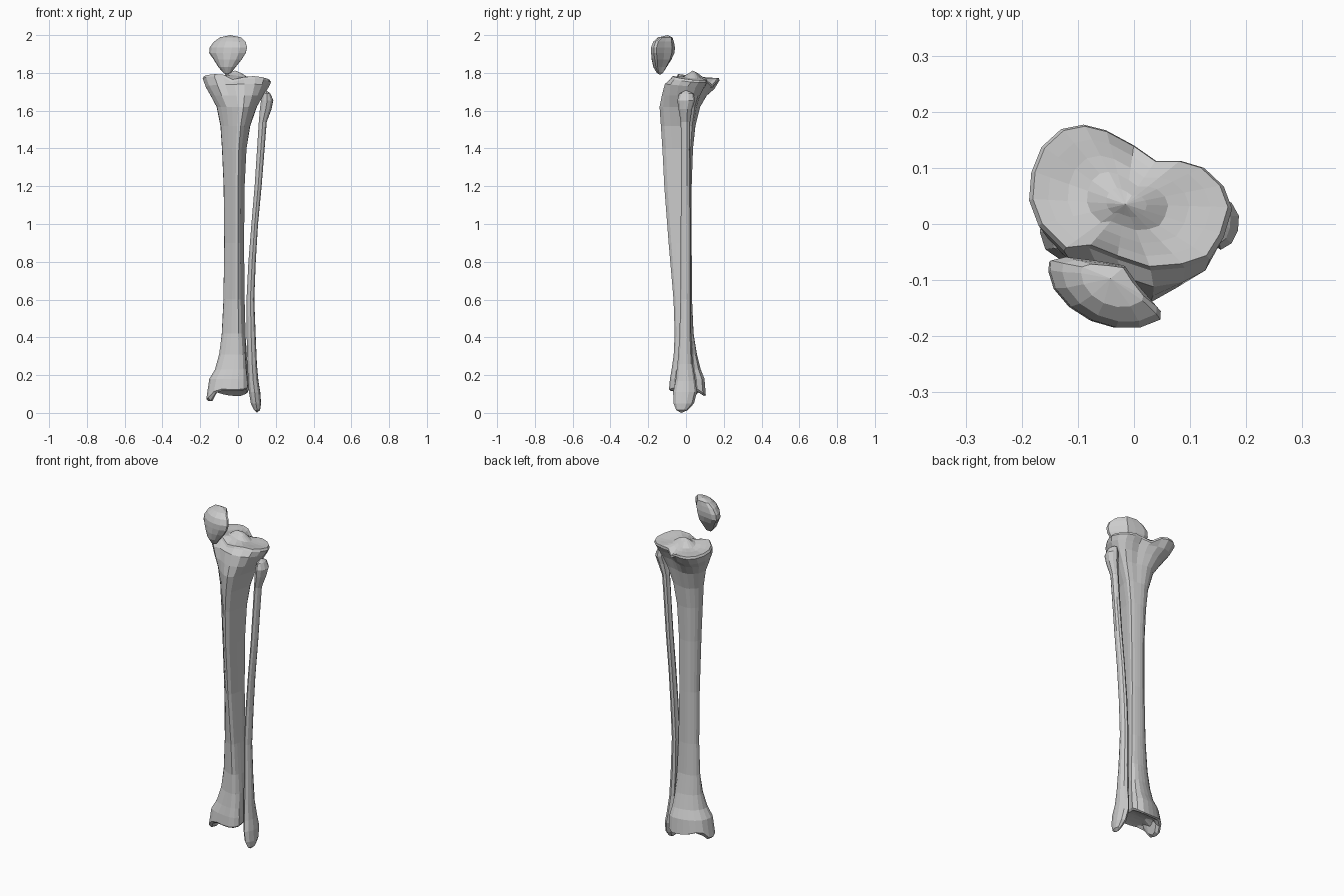
import bpy, bmesh, math

# Cross-sections, counter-clockwise from the front crest
PLATEAU = [(.03, -.08), (.09, -.075), (.135, -.06), (.16, -.02), (.175, .03), (.16, .07), (.125, .103),
           (.085, .115), (.04, .115), (0, .143), (-.05, .17), (-.09, .18), (-.13, .172), (-.165, .14),
           (-.183, .095), (-.187, .045), (-.17, 0), (-.125, -.045), (-.08, -.04), (-.03, -.06)]
SHAFT = [(0, -.1), (.012, -.085), (.018, -.06), (.024, -.035), (.03, -.01), (.033, .01), (.03, .02),
         (.015, .025), (0, .028), (-.015, .03), (-.03, .03), (-.045, .025), (-.06, .012), (-.068, 0),
         (-.072, -.015), (-.07, -.03), (-.058, -.047), (-.043, -.065), (-.028, -.083), (-.012, -.098)]
ANKLE = [(0, -.088), (.03, -.08), (.05, -.06), (.052, -.03), (.045, 0), (.05, .03), (.06, .055),
         (.05, .085), (.02, .1), (-.015, .1), (-.05, .095), (-.085, .085), (-.115, .07), (-.145, .045),
         (-.16, .015), (-.165, -.015), (-.155, -.045), (-.125, -.065), (-.085, -.078), (-.04, -.085)]
FIBULA = [(0, -1), (.6, -.75), (.95, -.25), (1, .3), (.6, .8), (0, 1), (-.6, .75), (-.75, .3), (-1, -.1), (-.6, -.7)]
PATELLA = [(0, -1), (.4, -.9), (.75, -.6), (1, -.1), (.95, .15), (.5, .55), (.1, 1), (-.3, .8),
           (-.8, .5), (-1, .2), (-.95, -.1), (-.75, -.55), (-.4, -.88)]


def unit(pts):
    xs, ys = zip(*pts)
    return [((x - min(xs)) / (max(xs) - min(xs)), (y - min(ys)) / (max(ys) - min(ys))) for x, y in pts]


def fit(pts, x0, x1, y0, y1):
    return [(x0 + u * (x1 - x0), y0 + v * (y1 - y0)) for u, v in unit(pts)]


def mix(profiles, t):
    i = min(int(t), len(profiles) - 2)
    f = t - i
    a, b = unit(profiles[i]), unit(profiles[i + 1])
    return [(p[0] * (1 - f) + q[0] * f, p[1] * (1 - f) + q[1] * f) for p, q in zip(a, b)]


def loft(name, rings, bottom, top):
    """Skin rings from low to high and close both ends on a point."""
    bm = bmesh.new()
    loops = [[bm.verts.new(p) for p in r] for r in rings]
    n = len(loops[0])
    for a, b in zip(loops, loops[1:]):
        for i in range(n):
            j = (i + 1) % n
            bm.faces.new((a[i], a[j], b[j], b[i]))
    lo, hi = bm.verts.new(bottom), bm.verts.new(top)
    for i in range(n):
        j = (i + 1) % n
        bm.faces.new((lo, loops[0][j], loops[0][i]))
        bm.faces.new((hi, loops[-1][i], loops[-1][j]))
    bmesh.ops.recalc_face_normals(bm, faces=bm.faces)
    me = bpy.data.meshes.new(name)
    bm.to_mesh(me)
    bm.free()
    ob = bpy.data.objects.new(name, me)
    bpy.context.collection.objects.link(ob)
    return ob


def bump(x, y, cx, cy, r, h):
    return h * math.exp(-((x - cx) ** 2 + (y - cy) ** 2) / r ** 2)


# Knee surface: two dishes, twin spines, front slope and rear notch
def knee_z(x, y):
    return (1.79 - .1 * y - .02 * max(0, x + .05) / .2
            + bump(x, y, -.11, .07, .06, -.012) + bump(x, y, .09, .03, .06, -.008)
            + bump(x, y, -.035, .045, .025, .03) + bump(x, y, .005, .035, .025, .032)
            + bump(x, y, -.02, -.08, .045, -.04) + bump(x, y, 0, .14, .04, -.035))


# Ankle surface: shallow arch with the inner ankle knob hanging below
def ankle_z(x, y):
    knob = min(1, max(0, (-.105 - x) / .03)) * math.exp(-((y + .01) / .055) ** 4)
    return .13 - .004 * (y / .03) ** 2 * (1.0 if y > 0 else .5) + .02 * min(x, 0) - .065 * knob


def scaled(pts, c, s):
    return [(c[0] + (x - c[0]) * s, c[1] + (y - c[1]) * s) for x, y in pts]


# Tibia: z, x range, y range, profile blend
tibia_rows = [
    (.18, -.152, .058, -.085, .098, 0), (.23, -.122, .052, -.076, .078, .1),
    (.31, -.1, .047, -.065, .058, .35), (.42, -.086, .04, -.06, .04, .7),
    (.6, -.077, .035, -.066, .032, .9), (.9, -.073, .032, -.092, .03, 1),
    (1.2, -.076, .035, -.115, .03, 1), (1.4, -.085, .045, -.125, .037, 1),
    (1.52, -.093, .065, -.133, .05, 1.1), (1.62, -.113, .1, -.14, .075, 1.3),
    (1.68, -.145, .135, -.128, .11, 1.6), (1.73, -.172, .165, -.112, .15, 1.85)]
foot, foot_c = fit(ANKLE, -.168, .06, -.09, .105), (-.035, .005)
knee_c = (-.015, .035)
rings = []
for s in (.3, .6, .75, .9):
    rings.append([(x, y, ankle_z(x, y)) for x, y in scaled(foot, foot_c, s)])
rings.append([(x, y, ankle_z(x, y) + .012) for x, y in foot])
for z, x0, x1, y0, y1, t in tibia_rows:
    pts = fit(mix([ANKLE, SHAFT, PLATEAU], t), x0, x1, y0, y1)
    rings.append([(x, y, z - (.1 * y if z > 1.7 else 0)) for x, y in pts])
rings.append([(x, y - .003, knee_z(x, y) - .012) for x, y in PLATEAU])
for s in (.96, .8, .6, .4, .2):
    rings.append([(x, y, knee_z(x, y)) for x, y in scaled(PLATEAU, knee_c, s)])
loft("tibia", rings, (*foot_c, ankle_z(*foot_c)), (*knee_c, knee_z(*knee_c)))

# Fibula: z, x range, y range
fibula_rows = [
    (.015, .085, .117, -.052, .01), (.05, .068, .122, -.066, .042), (.11, .058, .118, -.068, .058),
    (.17, .053, .108, -.055, .05), (.26, .05, .1, -.045, .035), (.4, .046, .094, -.035, .028),
    (.6, .045, .086, -.03, .026), (.8, .055, .094, -.028, .027), (1, .071, .106, -.028, .026),
    (1.2, .088, .125, -.027, .024), (1.4, .101, .141, -.027, .022), (1.54, .11, .152, -.028, .022),
    (1.61, .116, .178, -.04, .033), (1.655, .122, .187, -.046, .047), (1.69, .132, .172, -.035, .04)]
loft("fibula", [[(x, y, z) for x, y in fit(FIBULA, *b)] for z, *b in fibula_rows],
     (.1, -.025, 0), (.15, .0, 1.708))

# Patella: same rows in its own turned frame
patella_rows = [
    (1.8, -.02, .025, -.035, 0), (1.83, -.05, .05, -.052, .018), (1.87, -.082, .082, -.058, .042),
    (1.905, -.112, .105, -.058, .052), (1.935, -.11, .111, -.056, .056), (1.965, -.088, .1, -.044, .055),
    (1.988, -.055, .068, -.02, .052)]
c, s = math.cos(-.42), math.sin(-.42)


def turn(u, v, z):
    return (-.052 + u * c - v * s, -.12 + u * s + v * c, z)


loft("patella", [[turn(u, v, z) for u, v in fit(PATELLA, *b)] for z, *b in patella_rows],
     turn(0, -.02, 1.79), turn(0, .025, 2.0))
